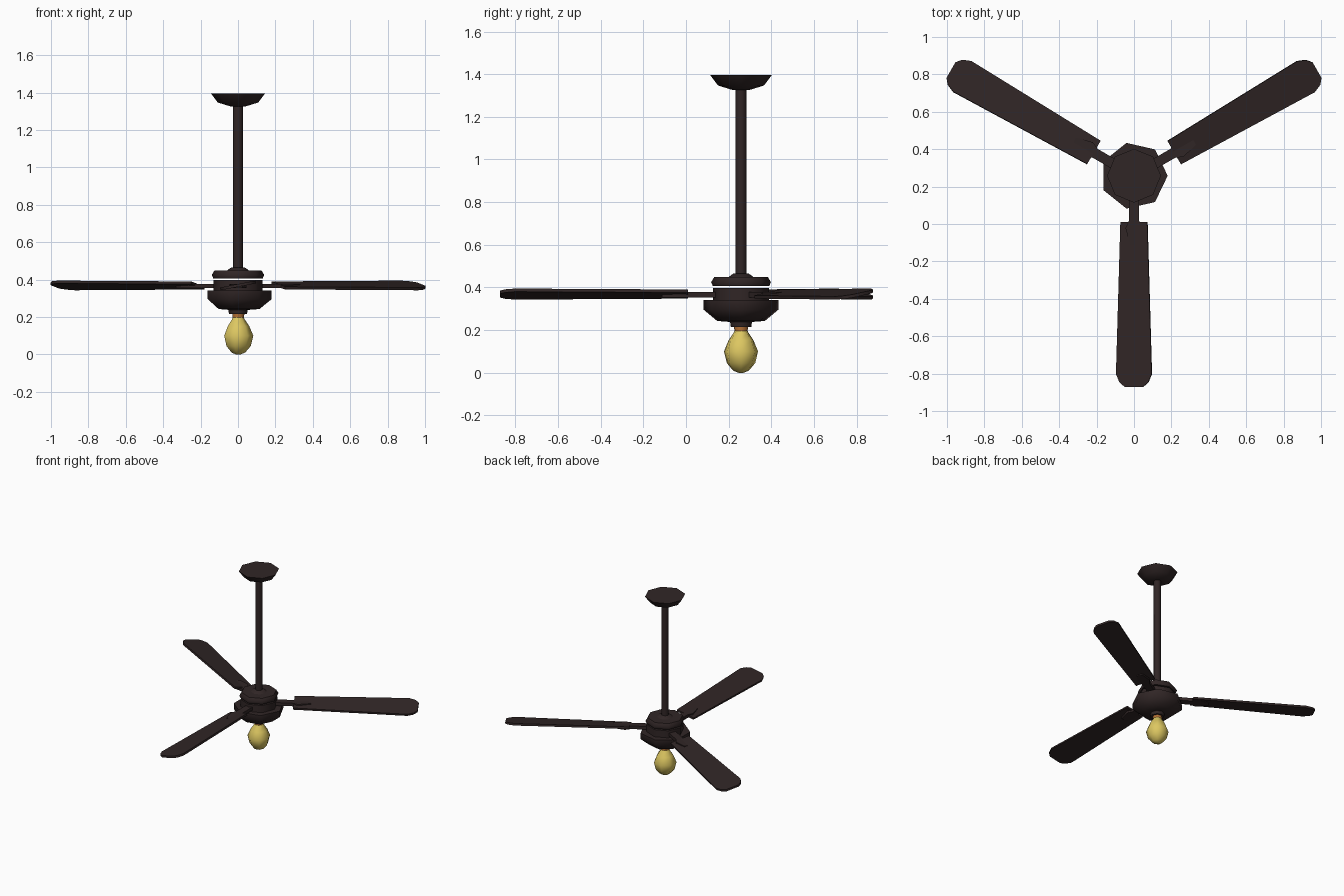
import bpy, bmesh, math
from mathutils import Matrix

if "Cube" in bpy.data.objects:
    bpy.data.objects.remove(bpy.data.objects["Cube"])

CY = 0.258  # hub axis sits behind the origin


def material(name, rgb):
    m = bpy.data.materials.new(name)
    m.diffuse_color = (*rgb, 1)
    m.use_nodes = True
    m.node_tree.nodes["Principled BSDF"].inputs["Base Color"].default_value = m.diffuse_color
    return m


BROWN = material("dark_brown", (0.030, 0.019, 0.019))
YELLOW = material("bulb_yellow", (0.72, 0.57, 0.12))
COPPER = material("copper", (0.50, 0.18, 0.04))


def finish(bm, name, mat, smooth=True):
    bmesh.ops.recalc_face_normals(bm, faces=bm.faces)
    me = bpy.data.meshes.new(name)
    bm.to_mesh(me)
    bm.free()
    me.materials.append(mat)
    ob = bpy.data.objects.new(name, me)
    bpy.context.collection.objects.link(ob)
    if smooth:
        bpy.ops.object.select_all(action='DESELECT')
        ob.select_set(True)
        bpy.context.view_layer.objects.active = ob
        bpy.ops.object.shade_smooth_by_angle(angle=math.radians(52))
    return ob


def lathe(name, mat, sides, profile, smooth=True):
    """Capped low-poly solid of revolution from (radius, z) points."""
    bm = bmesh.new()
    rings = []
    for r, z in profile:
        rings.append([bm.verts.new((r * math.cos(i * math.tau / sides),
                                    CY + r * math.sin(i * math.tau / sides), z))
                      for i in range(sides)])
    for a, b in zip(rings, rings[1:]):
        for i in range(sides):
            j = (i + 1) % sides
            bm.faces.new((a[i], a[j], b[j], b[i]))
    bm.faces.new(rings[0])
    bm.faces.new(rings[-1])
    return finish(bm, name, mat, smooth)


def plate(name, outline, thick, matrix):
    """Symmetric flat plate along +x from (distance, half width) points."""
    pts = outline + [(d, -w) for d, w in reversed(outline)]
    bm = bmesh.new()
    low = [bm.verts.new((d, w, -thick / 2)) for d, w in pts]
    top = [bm.verts.new((d, w, thick / 2)) for d, w in pts]
    bm.faces.new(low)
    bm.faces.new(top)
    for i in range(len(pts)):
        j = (i + 1) % len(pts)
        bm.faces.new((low[i], low[j], top[j], top[i]))
    bm.transform(matrix)
    return finish(bm, name, BROWN)


# Ceiling mount and rod
lathe("ceiling_canopy", BROWN, 8, [(0.04, 1.326), (0.108, 1.347), (0.144, 1.395)])
lathe("down_rod", BROWN, 8, [(0.026, 0.455), (0.026, 1.335)])

# Motor housing
lathe("rod_collar", BROWN, 8, [(0.06, 0.448), (0.035, 0.466)])
lathe("motor_cap", BROWN, 8, [(0.132, 0.406), (0.140, 0.425), (0.125, 0.450)])
lathe("motor_drum", BROWN, 8, [(0.132, 0.335), (0.132, 0.397)])
lathe("lower_housing", BROWN, 7, [(0.05, 0.238), (0.115, 0.243), (0.180, 0.296), (0.180, 0.342)])

# Lamp
lathe("lamp_neck", BROWN, 8, [(0.048, 0.215), (0.052, 0.243)])
lathe("lamp_socket", COPPER, 7, [(0.030, 0.185), (0.034, 0.216)])
lathe("light_bulb", YELLOW, 7, [(0.012, 0.0), (0.038, 0.010), (0.068, 0.045), (0.082, 0.10),
                                (0.060, 0.152), (0.036, 0.187), (0.030, 0.200)])

# Blades pitched about their length, with flat brackets into the drum
for n, angle in enumerate((-90, 30, 150), 1):
    place = Matrix.Translation((0, CY, 0.369)) @ Matrix.Rotation(math.radians(angle), 4, 'Z')
    pitch = Matrix.Rotation(math.radians(11), 4, 'X')
    plate(f"blade_{n}", [(0.248, 0.073), (1.06, 0.097), (1.105, 0.078), (1.13, 0.048)],
          0.015, place @ pitch)
    plate(f"blade_bracket_{n}", [(0.10, 0.027), (0.24, 0.027), (0.28, 0.045), (0.37, 0.022)],
          0.024, place @ Matrix.Translation((0, 0, -0.003)))
